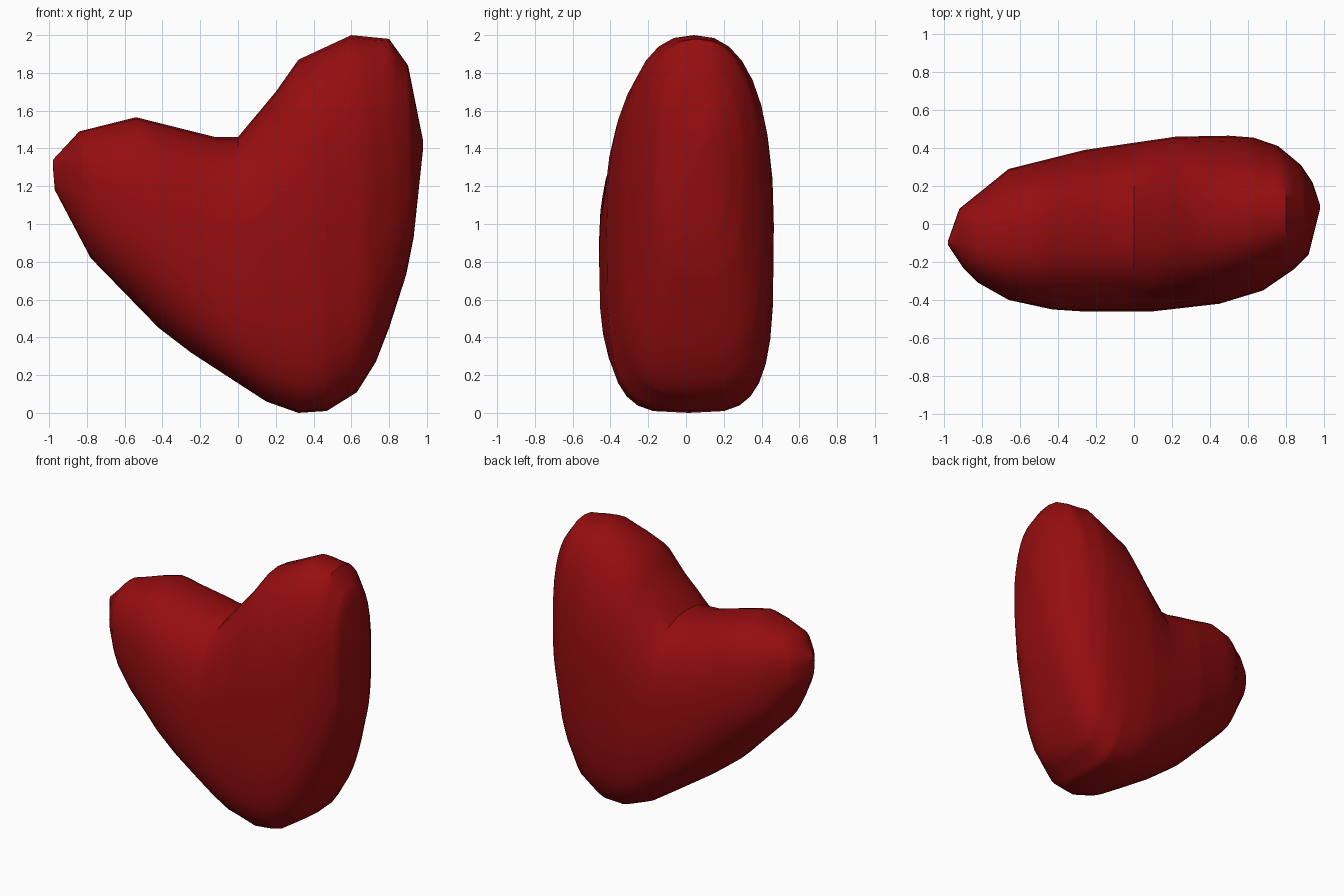
import bpy
import bmesh
import math

cube = bpy.data.objects.get("Cube")
if cube:
    bpy.data.objects.remove(cube, do_unlink=True)

# Outline curves of the heart along x: upper and lower height, front and back depth
TOP = [(-.98, 1.34), (-.84, 1.49), (-.54, 1.565), (-.12, 1.46), (0, 1.46), (.2, 1.7),
       (.32, 1.87), (.6, 2), (.8, 1.98), (.9, 1.84), (.98, 1.44)]
BOTTOM = [(-.98, 1.3), (-.97, 1.18), (-.78, .82), (-.42, .45), (-.25, .32), (-.02, .17),
          (.15, .06), (.32, 0), (.47, .01), (.63, .11), (.73, .27), (.8, .45),
          (.89, .73), (.93, .93), (.98, 1.4)]
FRONT = [(-.98, -.11), (-.9, -.23), (-.82, -.31), (-.66, -.4), (-.43, -.45), (-.28, -.46),
         (.1, -.46), (.45, -.42), (.68, -.35), (.84, -.24), (.92, -.16), (.98, .08)]
BACK = [(-.98, -.09), (-.92, .08), (-.66, .29), (-.26, .39), (.22, .46), (.5, .465),
        (.63, .455), (.76, .41), (.88, .31), (.94, .22), (.98, .1)]
SEGMENTS = 32


def sample(curve, x):
    """Linear interpolation of an outline curve at x."""
    for (x0, v0), (x1, v1) in zip(curve, curve[1:]):
        if x <= x1:
            return v0 + (v1 - v0) * (x - x0) / (x1 - x0)
    return curve[-1][1]


def power(value, exponent):
    """Signed power, used for the rounded-box cross-section."""
    return math.copysign(abs(value) ** exponent, value)


def section(bm, x):
    """One closed oval ring across the heart at x."""
    top, bottom = sample(TOP, x), sample(BOTTOM, x)
    front, back = sample(FRONT, x), sample(BACK, x)
    middle, half_height = (top + bottom) / 2, (top - bottom) / 2
    centre, half_depth = (front + back) / 2, (back - front) / 2
    # The lower tip is blunter than the rounded lobes
    blunt = max(2.4, 3.9 - 1.8 * abs(x - .4))
    ring = []
    for i in range(SEGMENTS):
        angle = math.tau * i / SEGMENTS
        exponent = 2 / (2.4 if math.sin(angle) > 0 else blunt)
        y = centre + half_depth * power(math.cos(angle), exponent)
        z = middle + half_height * power(math.sin(angle), exponent)
        ring.append(bm.verts.new((x, y, z)))
    return ring


# Colour
red = bpy.data.materials.new("deep red")
red.use_nodes = True
colour = (.3, .004, .005, 1)
red.diffuse_color = colour
red.node_tree.nodes["Principled BSDF"].inputs["Base Color"].default_value = colour

# Heart body: rings lofted from the low lobe to the tall lobe
stations = sorted({x for curve in (TOP, BOTTOM, FRONT, BACK) for x, _ in curve})
bm = bmesh.new()
rings = [section(bm, x) for x in stations]
for a, b in zip(rings, rings[1:]):
    for i in range(SEGMENTS):
        j = (i + 1) % SEGMENTS
        bm.faces.new((a[i], a[j], b[j], b[i]))
bm.faces.new(rings[0])
bm.faces.new(rings[-1])
bmesh.ops.recalc_face_normals(bm, faces=bm.faces)

mesh = bpy.data.meshes.new("heart_body")
bm.to_mesh(mesh)
bm.free()
mesh.materials.append(red)
heart = bpy.data.objects.new("heart_body", mesh)
bpy.context.collection.objects.link(heart)

# Smooth shading with the notch crease kept sharp
bpy.ops.object.select_all(action='DESELECT')
heart.select_set(True)
bpy.context.view_layer.objects.active = heart
bpy.ops.object.shade_smooth_by_angle(angle=math.radians(40))
